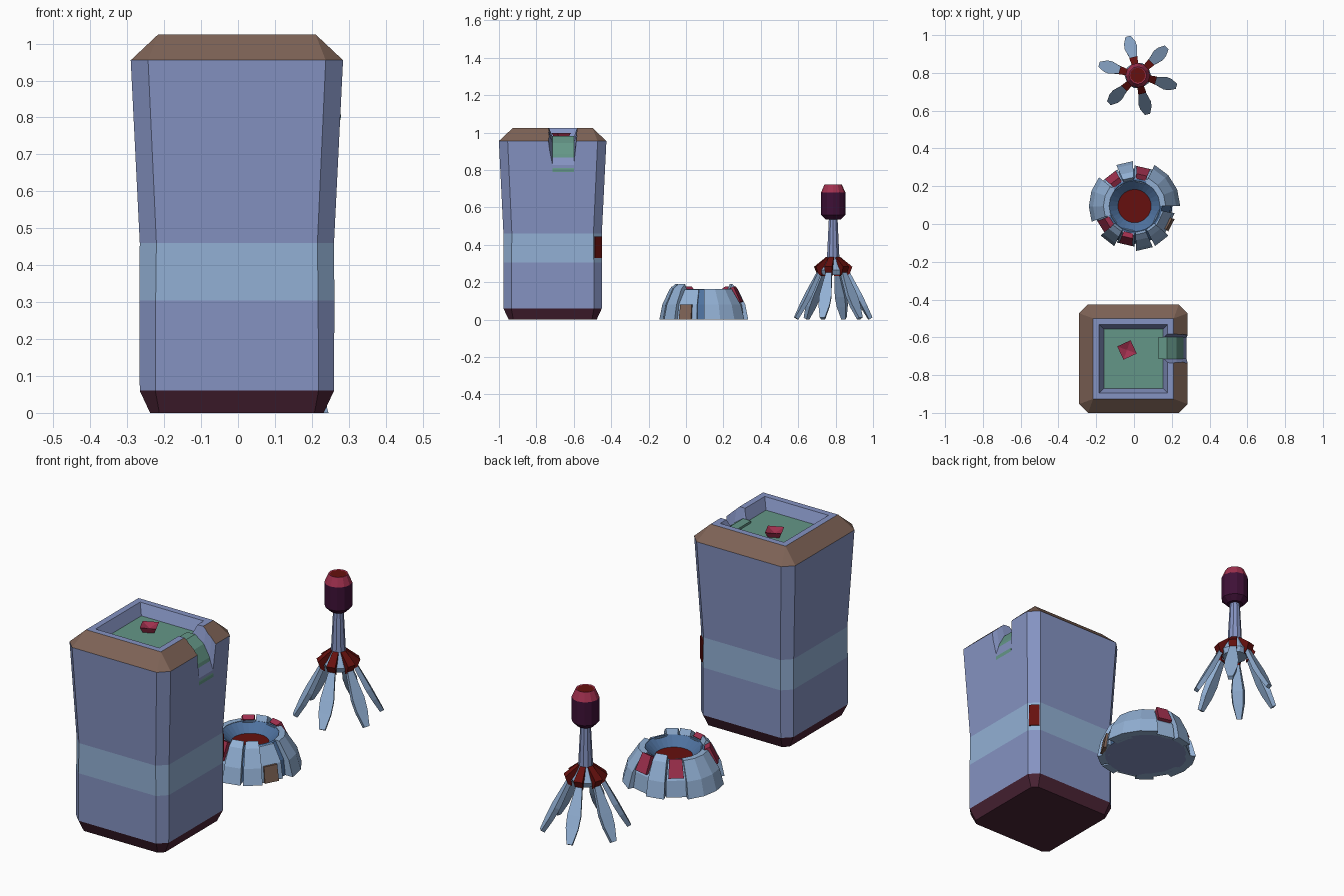
import bpy, bmesh
from math import sin, cos, radians, pi
from mathutils import Matrix, Vector

if "Cube" in bpy.data.objects:
    bpy.data.objects.remove(bpy.data.objects["Cube"])

def mat(name, r, g, b):
    m = bpy.data.materials.new(name)
    m.diffuse_color = [((c / 255 + 0.055) / 1.055) ** 2.4 for c in (r, g, b)] + [1]
    m.use_nodes = True
    m.node_tree.nodes["Principled BSDF"].inputs["Base Color"].default_value = m.diffuse_color
    return m

SLATE = mat("slate blue", 133, 147, 194)
SKY = mat("light blue", 146, 176, 212)
STEEL = mat("steel blue", 78, 113, 158)
CRIMSON = mat("crimson", 160, 48, 78)
RED = mat("dark red", 102, 16, 14)
BROWN = mat("brown", 126, 99, 86)
GREEN = mat("pool green", 100, 150, 135)
MAROON = mat("maroon", 76, 36, 54)
PLUM = mat("dark plum", 62, 16, 54)

def loft(name, rings, mats, bands=None, caps=(0, 0)):
    """Skin closed rings; bands gives the material slot of each strip."""
    bm = bmesh.new()
    rows = [[bm.verts.new(p) for p in ring] for ring in rings]
    n = len(rows[0])
    for k in range(len(rows) - 1):
        for i in range(n):
            j = (i + 1) % n
            f = bm.faces.new((rows[k][i], rows[k][j], rows[k + 1][j], rows[k + 1][i]))
            f.material_index = bands[k] if bands else 0
    bm.faces.new(rows[0][::-1]).material_index = caps[0]
    bm.faces.new(rows[-1]).material_index = caps[1]
    bmesh.ops.remove_doubles(bm, verts=bm.verts, dist=1e-5)
    bmesh.ops.recalc_face_normals(bm, faces=bm.faces)
    me = bpy.data.meshes.new(name)
    bm.to_mesh(me)
    bm.free()
    for m in mats:
        me.materials.append(m)
    ob = bpy.data.objects.new(name, me)
    bpy.context.collection.objects.link(ob)
    return ob

def circle(c, r, z, n):
    return [(c[0] + r * cos(2 * pi * i / n), c[1] + r * sin(2 * pi * i / n), z) for i in range(n)]

# ---------- tall container ----------
CX, CY = -0.003, -0.713

def octagon(h, c, z):
    pts = [(h, -h + c), (h, h - c), (h - c, h), (-h + c, h),
           (-h, h - c), (-h, -h + c), (-h + c, -h), (h - c, -h)]
    return [(CX + x, CY + y, z) for x, y in pts]

body = loft("container",
            [octagon(*p) for p in ((0.235, 0.025, 0), (0.263, 0.042, 0.06), (0.264, 0.044, 0.305),
                                   (0.263, 0.045, 0.46), (0.2875, 0.047, 0.955), (0.213, 0, 1.025),
                                   (0.181, 0, 1.025), (0.157, 0, 0.97))],
            [SLATE, MAROON, SKY, BROWN, GREEN], [1, 0, 2, 0, 3, 0, 0], (1, 4))

# spill notch cut through the right wall
path = [(0.12, 0.976), (0.175, 0.976), (0.225, 0.94), (0.258, 0.88), (0.31, 0.74)]
cutter = loft("notch_cutter",
              [[(x, -0.713, z), (x, -0.6, z), (x, -0.57, 1.06), (x, -0.745, 1.06)] for x, z in path],
              [SLATE])
cutter.hide_render = True
mod = body.modifiers.new("notch", 'BOOLEAN')
mod.operation, mod.solver, mod.object = 'DIFFERENCE', 'EXACT', cutter
bpy.context.view_layer.objects.active = body
bpy.ops.object.modifier_apply(modifier="notch")
bpy.data.objects.remove(cutter)

# green stream lying in the notch
stream = [(0.13, 0.976), (0.175, 0.976), (0.225, 0.94), (0.258, 0.88), (0.279, 0.80)]
loft("spill", [[(x, -0.714, z - 0.01), (x, -0.599, z - 0.01), (x, -0.599, z + 0.005),
                (x, -0.714, z + 0.005)] for x, z in stream], [GREEN])

# floating crystal with a pinched top
def diamond(r, z):
    return [(-0.037 + r * cos(radians(70 + 90 * i)), -0.667 + r * sin(radians(70 + 90 * i)), z)
            for i in range(4)]
loft("crystal", [diamond(0.035, 0.965), diamond(0.055, 0.998), diamond(0.004, 0.982)], [CRIMSON])

# red panel on the back right corner
k = 0.2415
panel = []
for d in (-0.004, 0.004):
    panel.append([(CX + k + d + s * 0.018, CY + k + d - s * 0.018, z)
                  for s, z in ((-1, 0.33), (1, 0.33), (1, 0.445), (-1, 0.445))])
loft("corner_panel", panel, [RED])

# ---------- dome ----------
DC = (0.003, 0.095)
loft("dome_core", [circle(DC, r, z, 28) for r, z in
                   ((0.2, 0), (0.19, 0.08), (0.145, 0.16), (0.135, 0.163), (0.088, 0.12))],
     [STEEL, SLATE, RED], [0] * 4, (1, 2))

def stave(name, a0, a1, section, m, steps=1):
    rings = []
    for i in range(steps + 1):
        a = radians(a0 + (a1 - a0) * i / steps)
        rings.append([(DC[0] + r * cos(a), DC[1] + r * sin(a), z) for r, z in section])
    return loft(name, rings, [m])

BIG = [(0.18, 0), (0.242, 0), (0.22, 0.08), (0.165, 0.165), (0.135, 0.165)]
TAB = [(0.18, 0), (0.238, 0), (0.222, 0.08), (0.182, 0.165), (0.152, 0.19), (0.138, 0.16)]
LOW = [(0.18, 0), (0.215, 0), (0.203, 0.08), (0.155, 0.16), (0.13, 0.16)]
PLATE = [(0.19, 0.09), (0.212, 0.096), (0.172, 0.178), (0.146, 0.165)]

stave("dome_shell_right", 0, 64, BIG, SKY, 3)
stave("dome_shell_left", 141, 200, BIG, SKY, 3)
for i, a in enumerate((103, -128, -77, -52)):
    stave(f"dome_tab_{i + 1}", a - 11, a + 11, TAB, SKY)
for i, a in enumerate((77, 128, -148, -103)):
    stave(f"dome_low_stave_{i + 1}", a - 13, a + 13, LOW, SKY)
    stave(f"dome_red_plate_{i + 1}", a - 10, a + 10, PLATE, CRIMSON)
stave("door_stave", -41, -10, LOW, SKY)
stave("door", -37, -18, [(0.19, 0), (0.223, 0), (0.209, 0.08), (0.19, 0.08)], BROWN)

# ---------- legged tower ----------
TC = Vector((0.02, 0.787, 0))
loft("tower_stem", [circle(TC, r, z, 10) for r, z in
                    ((0.06, 0.24), (0.07, 0.265), (0.035, 0.33), (0.024, 0.55))], [SLATE, SKY], [1, 1, 0], (1, 0))
loft("tower_head", [circle(TC, r, z, 12) for r, z in
                    ((0.04, 0.535), (0.065, 0.56), (0.065, 0.68), (0.046, 0.724), (0.04, 0.722))],
     [PLUM, CRIMSON, RED], [0, 0, 1, 1], (0, 2))

def limb(name, angle, stations, m):
    """Flat limb running outwards: stations are radius, height, half width, thickness."""
    rot = Matrix.Translation(TC) @ Matrix.Rotation(radians(angle), 4, 'Z')
    rings = [[rot @ Vector(p) for p in ((r, -w, z), (r, w, z), (r - t, w * 0.8, z - t * 0.6),
                                        (r - t, -w * 0.8, z - t * 0.6))] for r, z, w, t in stations]
    loft(name, rings, [m])

for i in range(6):
    a = 44 + 60 * i
    limb(f"leg_{i + 1}", a, [(0.083, 0.262, 0.015, 0.018), (0.15, 0.135, 0.034, 0.024),
                             (0.178, 0.08, 0.031, 0.022), (0.213, 0.012, 0.014, 0.018)], SKY)
    limb(f"knee_{i + 1}", a, [(0.036, 0.335, 0.014, 0.015), (0.1, 0.283, 0.022, 0.03),
                              (0.086, 0.245, 0.019, 0.02)], RED)
